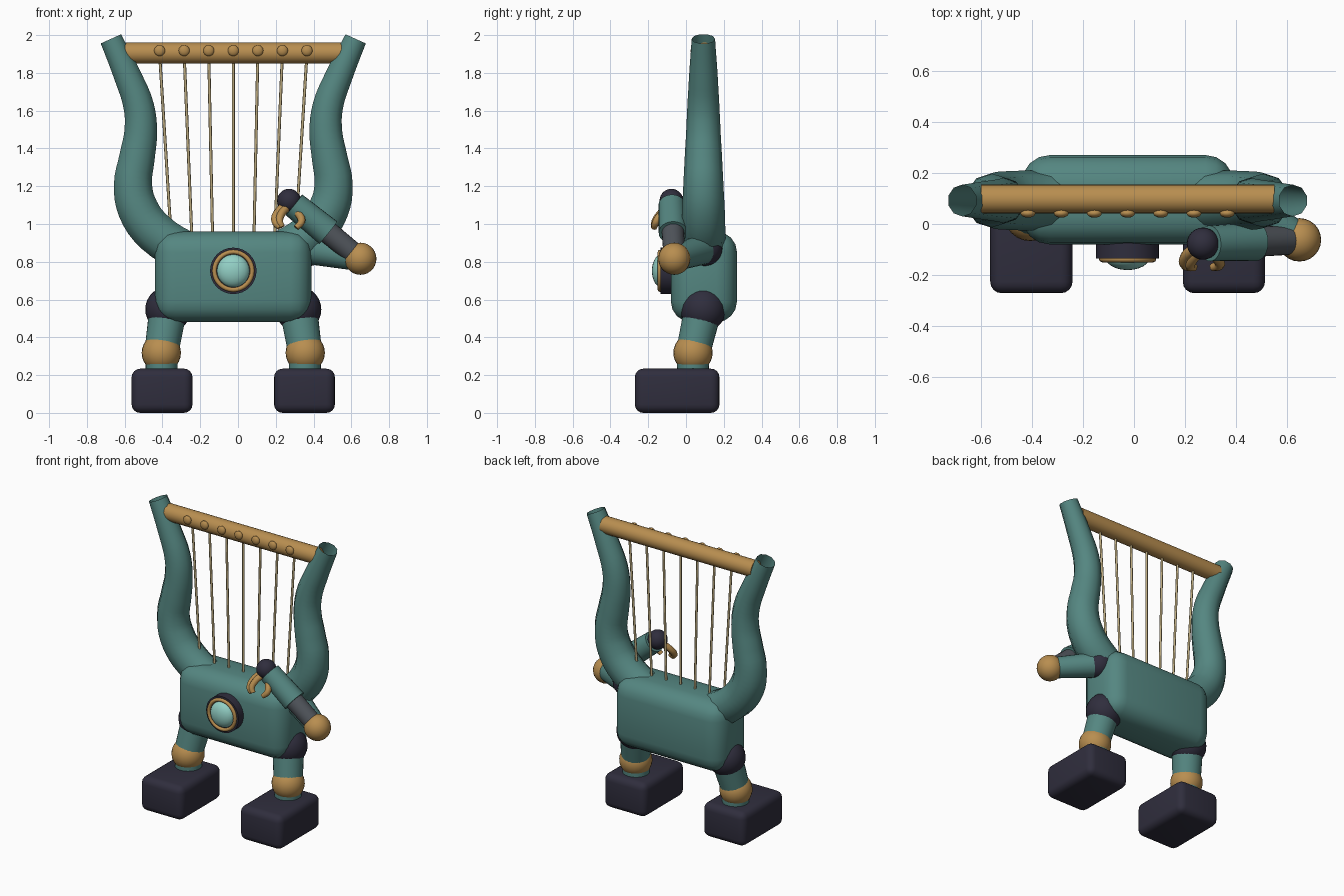
import bpy, bmesh, math
from mathutils import Vector, Matrix

if "Cube" in bpy.data.objects:
    bpy.data.objects.remove(bpy.data.objects["Cube"])

CX, CY = -0.025, 0.095      # middle of the body


def material(name, rgb):
    m = bpy.data.materials.new(name)
    m.use_nodes = True
    m.diffuse_color = (*rgb, 1)
    m.node_tree.nodes["Principled BSDF"].inputs["Base Color"].default_value = (*rgb, 1)
    return m


TEAL = material("teal", (0.09, 0.24, 0.22))
GOLD = material("gold", (0.48, 0.27, 0.08))
DARK = material("dark_navy", (0.029, 0.027, 0.047))
GREY = material("grey", (0.08, 0.09, 0.105))
GLOW = material("pale_aqua", (0.29, 0.63, 0.56))
STRING = material("pale_gold", (0.5, 0.4, 0.21))


def finish(name, bm, mat):
    mesh = bpy.data.meshes.new(name)
    bm.to_mesh(mesh)
    bm.free()
    obj = bpy.data.objects.new(name, mesh)
    mesh.materials.append(mat)
    bpy.context.collection.objects.link(obj)
    bpy.ops.object.select_all(action='DESELECT')
    obj.select_set(True)
    bpy.context.view_layer.objects.active = obj
    bpy.ops.object.shade_smooth_by_angle(angle=math.radians(50))
    return obj


def rounded_box(name, centre, size, bevel, mat):
    bm = bmesh.new()
    bmesh.ops.create_cube(bm, size=1)
    bmesh.ops.scale(bm, vec=size, verts=bm.verts)
    bmesh.ops.bevel(bm, geom=bm.edges[:], offset=bevel, segments=4,
                    profile=0.5, affect='EDGES')
    bmesh.ops.translate(bm, vec=centre, verts=bm.verts)
    return finish(name, bm, mat)


def ball(name, centre, radius, mat, squash_y=1):
    bm = bmesh.new()
    bmesh.ops.create_uvsphere(bm, u_segments=24, v_segments=14, radius=radius)
    bmesh.ops.scale(bm, vec=(1, squash_y, 1), verts=bm.verts)
    bmesh.ops.translate(bm, vec=centre, verts=bm.verts)
    return finish(name, bm, mat)


def rod(name, a, b, r1, r2, mat, sides=24):
    a, b = Vector(a), Vector(b)
    turn = (b - a).to_track_quat('Z', 'Y').to_matrix().to_4x4()
    bm = bmesh.new()
    bmesh.ops.create_cone(bm, cap_ends=True, segments=sides, radius1=r1, radius2=r2,
                          depth=(b - a).length,
                          matrix=Matrix.Translation((a + b) / 2) @ turn)
    return finish(name, bm, mat)


def tube(name, points, radii, mat, sides, caps):
    # Sweep a ring along a smooth path through the points
    curve = bpy.data.curves.new(name, 'CURVE')
    curve.dimensions = '3D'
    curve.bevel_depth = 1
    curve.bevel_resolution = (sides - 4) // 2
    curve.resolution_u = 4
    curve.use_fill_caps = caps
    spline = curve.splines.new('BEZIER')
    spline.bezier_points.add(len(points) - 1)
    for p, co, r in zip(spline.bezier_points, points, radii):
        p.co, p.radius = co, r
        p.handle_left_type = p.handle_right_type = 'AUTO'
    obj = bpy.data.objects.new(name, curve)
    bpy.context.collection.objects.link(obj)
    bpy.context.view_layer.update()
    mesh = bpy.data.meshes.new_from_object(
        obj.evaluated_get(bpy.context.evaluated_depsgraph_get()))
    bpy.data.objects.remove(obj)
    bm = bmesh.new()
    bm.from_mesh(mesh)
    bpy.data.meshes.remove(mesh)
    return finish(name, bm, mat)


# Body
rounded_box("body", (CX, CY, 0.72), (0.83, 0.35, 0.48), 0.11, TEAL)

# Chest lamp
rod("lamp_housing", (CX, -0.05, 0.752), (CX, -0.135, 0.752), 0.123, 0.123, DARK, 32)
bpy.ops.mesh.primitive_torus_add(major_radius=0.1, minor_radius=0.012, major_segments=32,
                                 minor_segments=8, location=(CX, -0.138, 0.752),
                                 rotation=(math.pi / 2, 0, 0))
ring = bpy.context.object
ring.name = "lamp_ring"
ring.data.materials.append(GOLD)
bpy.ops.object.shade_smooth()
ball("lamp_lens", (CX, -0.13, 0.752), 0.087, GLOW, 0.58)

# Horns, legs and feet on both sides
horn = [(0.648, 1.98, 0.062), (0.558, 1.78, 0.076), (0.5, 1.62, 0.085),
        (0.49, 1.49, 0.091), (0.51, 1.35, 0.099), (0.531, 1.21, 0.106),
        (0.505, 1.08, 0.113), (0.415, 0.955, 0.117), (0.22, 0.83, 0.116)]
for side, s in (("right", -1), ("left", 1)):
    tube(side + "_horn", [(CX + s * x, CY - 0.003, z) for x, z, r in horn],
         [r for x, z, r in horn], TEAL, 10, False)
    hip = (CX + s * 0.345, 0.09, 0.548)
    knee = (CX + s * 0.381, 0.037, 0.318)
    ankle = (CX + s * 0.378, 0.037, 0.2)
    ball(side + "_hip", hip, 0.121, DARK)
    rod(side + "_thigh", hip, knee, 0.1, 0.09, TEAL)
    ball(side + "_knee", knee, 0.104, GOLD)
    rod(side + "_shin", knee, ankle, 0.086, 0.084, TEAL)
    rounded_box(side + "_foot", (CX + s * 0.377, -0.047, 0.117),
                (0.322, 0.448, 0.234), 0.045, DARK)

# Crossbar, pegs and strings
rod("crossbar", (CX - 0.575, CY + 0.003, 1.905), (CX + 0.575, CY + 0.003, 1.905),
    0.056, 0.056, GOLD)
for i in range(-3, 4):
    ball(f"peg_{i + 4}", (CX + i * 0.13, 0.042, 1.918), 0.029, GOLD, 0.6)
    rod(f"string_{i + 4}", (CX + i * 0.109, CY, 0.9), (CX + i * 0.13, CY, 1.9),
        0.008, 0.008, STRING, 8)

# Single playing arm
shoulder = Vector((0.375, 0.1, 0.87))
elbow = Vector((0.648, -0.062, 0.816))
wrist = Vector((0.27, -0.077, 1.123))
ball("shoulder", shoulder, 0.093, DARK)
rod("upper_arm", shoulder, elbow, 0.083, 0.066, TEAL)
ball("elbow", elbow, 0.085, GOLD)
rod("forearm_sleeve", elbow, elbow.lerp(wrist, 0.47), 0.056, 0.06, GREY)
rod("forearm", elbow.lerp(wrist, 0.45), elbow.lerp(wrist, 0.93), 0.076, 0.07, TEAL)
ball("hand", wrist, 0.063, DARK)

# Hooked fingers and thumb
fingers = {
    "outer_finger": [(0.245, -0.09, 1.1), (0.2, -0.13, 1.045), (0.2, -0.16, 1.005), (0.222, -0.17, 0.982)],
    "inner_finger": [(0.26, -0.1, 1.09), (0.228, -0.14, 1.05), (0.22, -0.165, 1.01), (0.235, -0.17, 0.985)],
    "thumb": [(0.29, -0.1, 1.08), (0.33, -0.14, 1.04), (0.335, -0.16, 1.01), (0.308, -0.17, 0.98)],
}
for name, path in fingers.items():
    tube(name, path, [0.022, 0.021, 0.02, 0.016], GOLD, 8, True)
